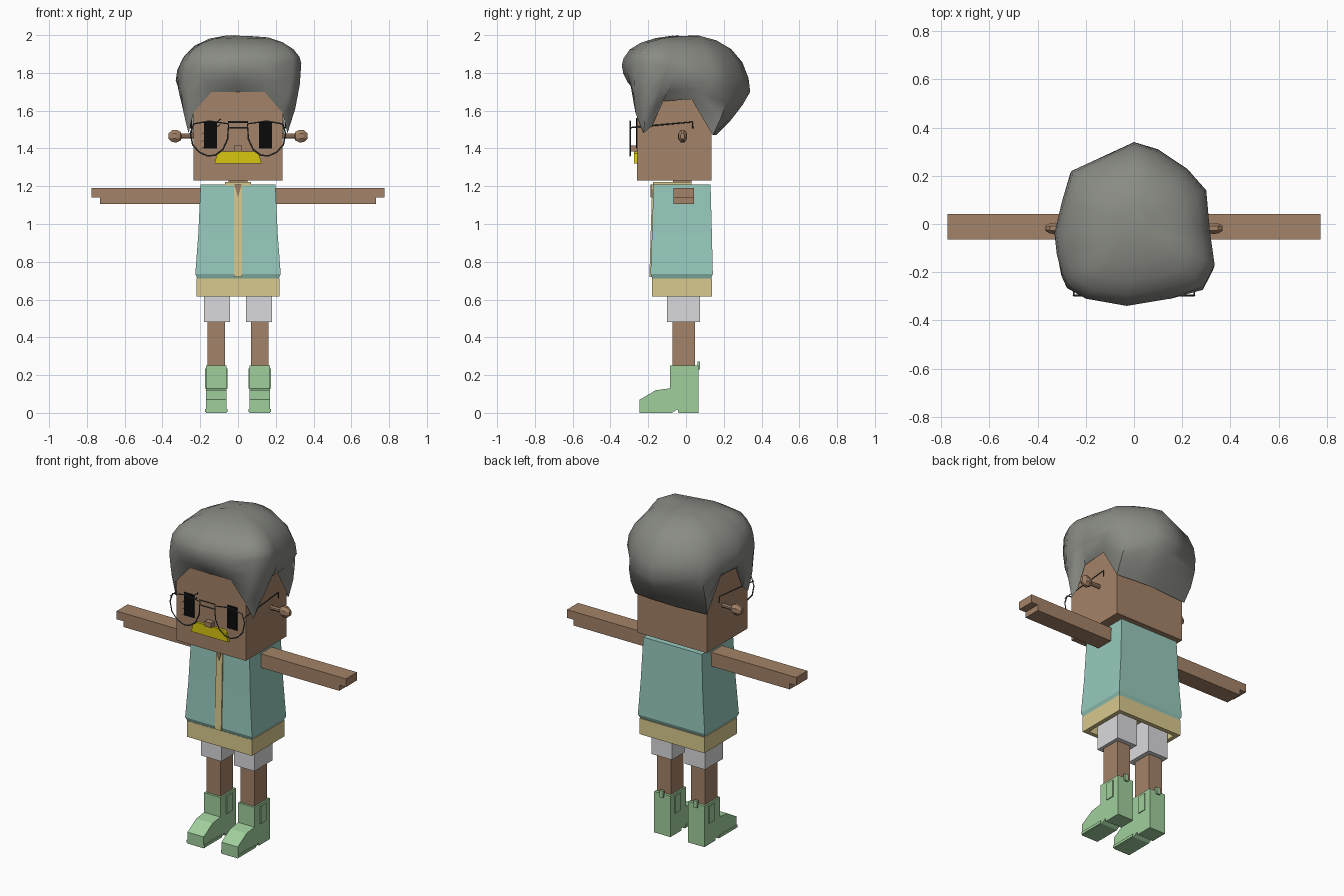
import bpy, bmesh, math, random
from mathutils import Vector

random.seed(4)
cube = bpy.data.objects.get("Cube")
if cube:
    bpy.data.objects.remove(cube, do_unlink=True)


def material(name, r, g, b):
    def linear(c):
        c /= 255
        return c / 12.92 if c < 0.04 else ((c + 0.055) / 1.055) ** 2.4
    m = bpy.data.materials.new(name)
    color = (linear(r), linear(g), linear(b), 1)
    m.use_nodes = True
    m.diffuse_color = color
    bsdf = m.node_tree.nodes["Principled BSDF"]
    bsdf.inputs["Base Color"].default_value = color
    bsdf.inputs["Roughness"].default_value = 0.8
    return m


SKIN = material("brown skin", 164, 131, 104)
HAIR = material("grey hair", 137, 139, 132)
TEAL = material("teal cloth", 151, 202, 189)
TAN = material("tan cloth", 217, 201, 142)
WHITE = material("pale grey cloth", 218, 218, 221)
GREEN = material("green leather", 160, 207, 157)
YELLOW = material("yellow moustache", 216, 199, 15)
BLACK = material("black", 10, 10, 10)
WIRE = material("dark wire", 72, 76, 76)


def loft(name, rings, mat, cap_start=True, cap_end=True):
    """Join rings of points into one skin."""
    bm = bmesh.new()
    rows = [[bm.verts.new(p) for p in ring] for ring in rings]
    n = len(rows[0])
    for a, b in zip(rows, rows[1:]):
        for i in range(n):
            j = (i + 1) % n
            bm.faces.new((a[i], a[j], b[j], b[i]))
    if cap_start:
        bm.faces.new(rows[0][::-1])
    if cap_end:
        bm.faces.new(rows[-1])
    bmesh.ops.recalc_face_normals(bm, faces=bm.faces[:])
    me = bpy.data.meshes.new(name)
    bm.to_mesh(me)
    bm.free()
    me.materials.append(mat)
    ob = bpy.data.objects.new(name, me)
    bpy.context.collection.objects.link(ob)
    return ob


def rect(z, hx, y0, y1, cx=0):
    return [(cx - hx, y0, z), (cx + hx, y0, z), (cx + hx, y1, z), (cx - hx, y1, z)]


def box(name, mat, cx, hx, y0, y1, z0, z1):
    return loft(name, [rect(z0, hx, y0, y1, cx), rect(z1, hx, y0, y1, cx)], mat)


def plate(name, pts, y0, y1, mat):
    """Front outline in x, z pushed along y."""
    return loft(name, [[(x, y, z) for x, z in pts] for y in (y0, y1)], mat)


def wire(name, pts, cyclic=False):
    cu = bpy.data.curves.new(name, "CURVE")
    cu.dimensions = "3D"
    cu.bevel_depth = 0.004
    cu.bevel_resolution = 0
    sp = cu.splines.new("POLY")
    sp.points.add(len(pts) - 1)
    for p, co in zip(sp.points, pts):
        p.co = (*co, 1)
    sp.use_cyclic_u = cyclic
    cu.materials.append(WIRE)
    ob = bpy.data.objects.new(name, cu)
    bpy.context.collection.objects.link(ob)


# Head, neck and torso
box("head", SKIN, 0, 0.235, -0.26, 0.135, 1.23, 1.8)
box("neck", SKIN, 0, 0.05, -0.07, 0.03, 1.18, 1.25)
loft("vest", [rect(0.71, 0.215, -0.178, 0.132), rect(0.735, 0.226, -0.188, 0.142),
              rect(0.95, 0.21, -0.18, 0.137), rect(1.21, 0.198, -0.172, 0.13)], TEAL)
loft("waistband", [rect(0.69, 0.195, -0.155, 0.11), rect(0.615, 0.195, -0.155, 0.11),
                   rect(0.615, 0.22, -0.18, 0.137), rect(0.712, 0.22, -0.18, 0.137)], TAN)
loft("vest_trim", [rect(0.72, 0.022, -0.194, -0.17), rect(0.95, 0.022, -0.187, -0.17),
                   rect(1.21, 0.02, -0.179, -0.16)], TAN)
box("collar", TAN, 0, 0.068, -0.175, 0.03, 1.205, 1.222)
plate("throat", [(0, 1.14), (0.02, 1.21), (-0.02, 1.21)], -0.187, -0.18, SKIN)

# Face
box("nose", SKIN, 0, 0.022, -0.292, -0.255, 1.385, 1.415)
plate("moustache", [(-0.125, 1.32), (0.125, 1.32), (0.11, 1.372), (0.09, 1.385),
                    (-0.09, 1.385), (-0.11, 1.372)], -0.275, -0.255, YELLOW)
for x, z in ((-0.185, 1.41), (-0.18, 1.45), (-0.18, 1.49), (-0.125, 1.51), (-0.12, 1.54)):
    plate("eye_streak", [(x - 0.02, z - 0.02), (x + 0.03, z + 0.012), (x + 0.03, z + 0.02)],
          -0.266, -0.259, BLACK)

# Paired parts
BOOT = [(-0.245, 0), (-0.245, 0.07), (-0.16, 0.12), (-0.085, 0.13), (-0.085, 0.25),
        (0.065, 0.25), (0.065, 0), (-0.04, 0), (-0.045, 0.02), (-0.075, 0)]
LENS = [(0.05, 1.53), (0.055, 1.45), (0.08, 1.395), (0.12, 1.365), (0.16, 1.36),
        (0.205, 1.38), (0.24, 1.42), (0.252, 1.48), (0.235, 1.53), (0.15, 1.545)]
for s, side in ((1, "left"), (-1, "right")):
    box(side + "_eye", BLACK, s * 0.145, 0.034, -0.265, -0.258, 1.4, 1.54)
    plate(side + "_arm", [(s * x, z) for x, z in (
        (0.19, 1.105), (0.73, 1.105), (0.73, 1.14), (0.775, 1.14), (0.775, 1.19), (0.19, 1.19))],
        -0.065, 0.042, SKIN)
    box(side + "_shorts_leg", WHITE, s * 0.112, 0.069, -0.1, 0.075, 0.48, 0.7)
    box(side + "_leg", SKIN, s * 0.115, 0.046, -0.072, 0.048, 0.24, 0.5)
    loft(side + "_boot", [[(s * 0.115 + dx, y, z) for y, z in BOOT] for dx in (-0.055, 0.055)], GREEN)
    box(side + "_boot_panel", GREEN, s * 0.115, 0.06, -0.03, 0.025, 0.13, 0.235)
    box(side + "_boot_sole", GREEN, s * 0.115, 0.06, -0.245, -0.08, 0.004, 0.02)
    box(side + "_boot_tab", GREEN, s * 0.115, 0.012, 0.06, 0.075, 0.23, 0.272)
    # Ear stalk and knob, turned around the x axis
    ear = []
    for x, r in ((0.23, 0.014), (0.3, 0.014), (0.305, 0.026), (0.325, 0.036), (0.348, 0.034), (0.367, 0.017)):
        ear.append([(s * x, -0.018 + 0.7 * r * math.cos(a), 1.465 + r * math.sin(a))
                    for a in (math.tau * (k + 0.5) / 8 for k in range(8))])
    loft(side + "_ear", ear, SKIN)
    # Spectacles
    wire(side + "_lens_rim", [(s * x, -0.296, z) for x, z in LENS], True)
    wire(side + "_temple", [(s * 0.25, -0.296, 1.51), (s * 0.25, 0.033, 1.54), (s * 0.25, 0.036, 1.505)])
for z in (1.54, 1.51):
    wire("spectacle_bridge", [(-0.054, -0.296, z), (0.054, -0.296, z)])

# Hair: each entry is a bulge point and the hairline point under it
LOCKS = [
    ((-0.03, -0.34, 1.84), (0, -0.267, 1.7)),
    ((0.15, -0.31, 1.84), (0.14, -0.267, 1.7)),
    ((0.29, -0.26, 1.86), (0.235, -0.268, 1.59)),
    ((0.335, -0.17, 1.85), (0.262, -0.225, 1.48)),
    ((0.325, -0.1, 1.83), (0.255, -0.18, 1.52)),
    ((0.315, -0.03, 1.8), (0.245, -0.13, 1.65)),
    ((0.3, 0.14, 1.75), (0.245, 0.03, 1.66)),
    ((0.22, 0.23, 1.72), (0.243, 0.142, 1.47)),
    ((0.1, 0.31, 1.7), (0.1, 0.155, 1.47)),
    ((0, 0.34, 1.7), (0, 0.16, 1.47)),
    ((-0.26, 0.22, 1.72), (-0.243, 0.142, 1.47)),
    ((-0.3, 0.09, 1.75), (-0.245, 0.03, 1.66)),
    ((-0.33, -0.04, 1.76), (-0.245, -0.13, 1.65)),
    ((-0.32, -0.13, 1.78), (-0.255, -0.18, 1.52)),
    ((-0.3, -0.2, 1.8), (-0.262, -0.225, 1.48)),
    ((-0.28, -0.25, 1.82), (-0.235, -0.268, 1.59)),
    ((-0.2, -0.31, 1.84), (-0.14, -0.267, 1.7)),
]
rings = []
for f in (0, 0.35, 0.7, 1):
    rings.append([Vector(low).lerp(Vector(b), f) + Vector((b[0], b[1], 0)) * 0.2 * f * (1 - f)
                  for b, low in LOCKS])
for t in (15, 32, 50, 67, 82):
    c, h = math.cos(math.radians(t)) ** 0.8, math.sin(math.radians(t))
    rings.append([Vector((b[0] * c, b[1] * c, b[2] + (2 - b[2]) * h + random.uniform(-0.006, 0)))
                  for b, low in LOCKS])
hair = loft("hair", rings, HAIR, cap_start=False)
bpy.ops.object.select_all(action="DESELECT")
hair.select_set(True)
bpy.context.view_layer.objects.active = hair
bpy.ops.object.shade_smooth_by_angle(angle=math.radians(50))
